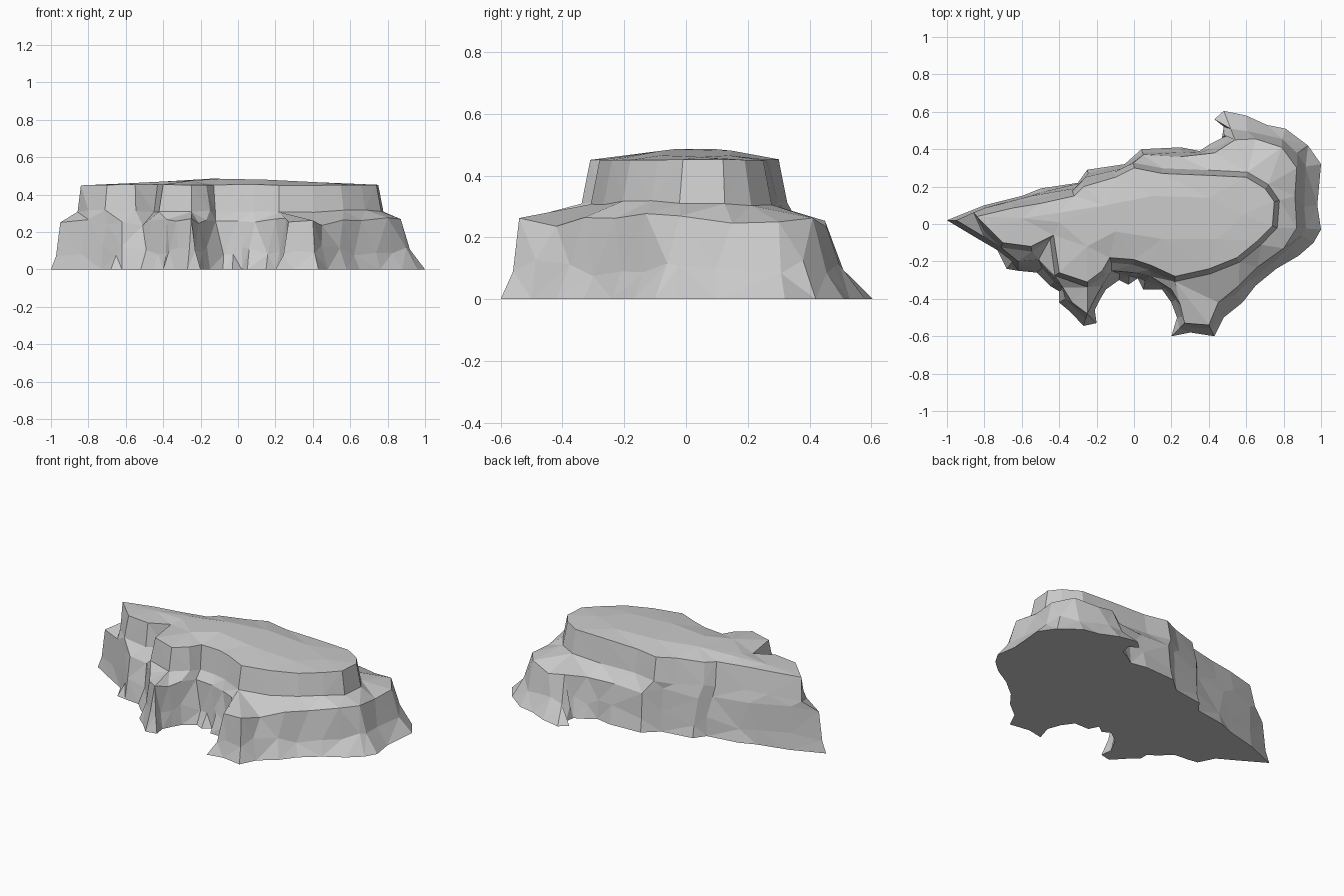
import bpy, bmesh, random
from mathutils import Vector
from mathutils.geometry import intersect_point_line

if "Cube" in bpy.data.objects:
    bpy.data.objects.remove(bpy.data.objects["Cube"])

random.seed(7)

# Plan outlines, each counter-clockwise from the west tip
BASE = [(-1, .02), (-.85, -.07), (-.73, -.14), (-.68, -.24), (-.62, -.25), (-.52, -.26),
        (-.45, -.33), (-.4, -.36), (-.4, -.42), (-.34, -.47), (-.27, -.545), (-.2, -.53),
        (-.21, -.46), (-.18, -.4), (-.15, -.35), (-.08, -.3), (-.03, -.325), (.02, -.29),
        (.05, -.35), (.15, -.35), (.2, -.42), (.23, -.5), (.2, -.6), (.3, -.58),
        (.43, -.6), (.48, -.5), (.58, -.42), (.65, -.33), (.76, -.24), (.88, -.17),
        (.96, -.1), (1, -.03), (.98, .1), (1, .32), (.93, .42), (.81, .51), (.71, .53),
        (.6, .58), (.48, .605), (.43, .56), (.48, .52), (.47, .46), (.41, .43), (.35, .39),
        (.25, .41), (.04, .4), (-.05, .32), (-.25, .29), (-.3, .22), (-.5, .19),
        (-.6, .15), (-.8, .1)]
SHELF = [(-.95, .02), (-.8, -.07), (-.7, -.14), (-.62, -.2), (-.51, -.19), (-.46, -.25),
         (-.38, -.34), (-.33, -.42), (-.25, -.48), (-.21, -.4), (-.17, -.33), (-.12, -.25),
         (0, -.26), (.09, -.28), (.2, -.35), (.26, -.45), (.27, -.53), (.4, -.54),
         (.45, -.42), (.56, -.33), (.66, -.23), (.8, -.13), (.87, -.02), (.86, .15),
         (.87, .3), (.79, .41), (.65, .455), (.54, .45), (.43, .38), (.25, .36),
         (.05, .37), (-.05, .3), (-.26, .25), (-.32, .19), (-.55, .15), (-.8, .085)]
RIM = [(-.84, .04), (-.78, -.02), (-.7, -.1), (-.55, -.12), (-.43, -.06), (-.4, -.26),
       (-.25, -.31), (-.17, -.25), (-.13, -.18), (0, -.19), (.09, -.22), (.22, -.28),
       (.4, -.24), (.55, -.18), (.66, -.09), (.74, -.01), (.75, .12), (.7, .19),
       (.6, .25), (.4, .26), (.15, .27), (0, .3), (-.1, .25), (-.27, .2),
       (-.32, .15), (-.5, .11), (-.65, .085)]
CROWN = [(-.6, .03, .46), (-.4, .01, .47), (-.25, -.12, .475), (-.1, -.04, .485),
         (.15, -.08, .48), (.45, -.08, .465), (.58, .05, .46), (.4, .14, .465),
         (.1, .15, .48), (-.15, .1, .485), (-.4, .06, .47)]


def ring(points, z, jitter=0.0):
    return [Vector((x, y, z + random.uniform(-jitter, jitter))) for x, y in points]


def nearest(p, loop):
    best = None
    for a, b in zip(loop, loop[1:] + loop[:1]):
        q, t = intersect_point_line(p, a, b)
        q = a.lerp(b, min(1, max(0, t)))
        if best is None or (q - p).length < (best - p).length:
            best = q
    return best


def offset(loop, d, z):
    out = []
    for i, p in enumerate(loop):
        t = loop[(i + 1) % len(loop)] - loop[i - 1]
        n = Vector((t.y, -t.x, 0)).normalized()
        out.append(Vector((p.x + n.x * d, p.y + n.y * d, z + random.uniform(-.012, .012))))
    return out


def bridge(bm, a, b):
    """Skin two rings with the triangle strip of least total edge length."""
    n, m = len(a), len(b)
    cost, step = {(0, 0): 0}, {}
    for i in range(n + 1):
        for j in range(m + 1):
            if i == j == 0:
                continue
            span = (a[i % n].co - b[j % m].co).length
            options = [(cost[q] + span, q) for q in ((i - 1, j), (i, j - 1)) if q in cost]
            cost[i, j], step[i, j] = min(options)
    i, j = n, m
    while (i, j) != (0, 0):
        pi, pj = step[i, j]
        if pi < i:
            bm.faces.new((a[pi], a[i % n], b[j % m]))
        else:
            bm.faces.new((a[i % n], b[j % m], b[pj]))
        i, j = pi, pj


# Horizontal rings from the ground to the crown
base = ring(BASE, 0)
shelf = ring(SHELF, .255, .022)
rim = ring(RIM, .452, .003)
foot = []
for p in base:
    q = p.lerp(nearest(p, ring(SHELF, 0)), random.uniform(.5, .75))
    q.z = random.uniform(.07, .13)
    foot.append(q)
shelf_back = offset(rim, .028, .31)
crown = [Vector(p) for p in CROWN]

# Rock skin: sloping foot, lower cliff, shelf, upper cliff, gently domed top
bm = bmesh.new()
rings = [[bm.verts.new(p) for p in r] for r in (base, foot, shelf, shelf_back, rim, crown)]
for lower, upper in zip(rings, rings[1:]):
    bridge(bm, lower, upper)
caps = [bm.faces.new(rings[0][::-1]), bm.faces.new(rings[-1])]
bmesh.ops.triangulate(bm, faces=caps)
bmesh.ops.recalc_face_normals(bm, faces=bm.faces)

mesh = bpy.data.meshes.new("mesa_rock")
bm.to_mesh(mesh)
bm.free()
bpy.context.collection.objects.link(bpy.data.objects.new("mesa_rock", mesh))
